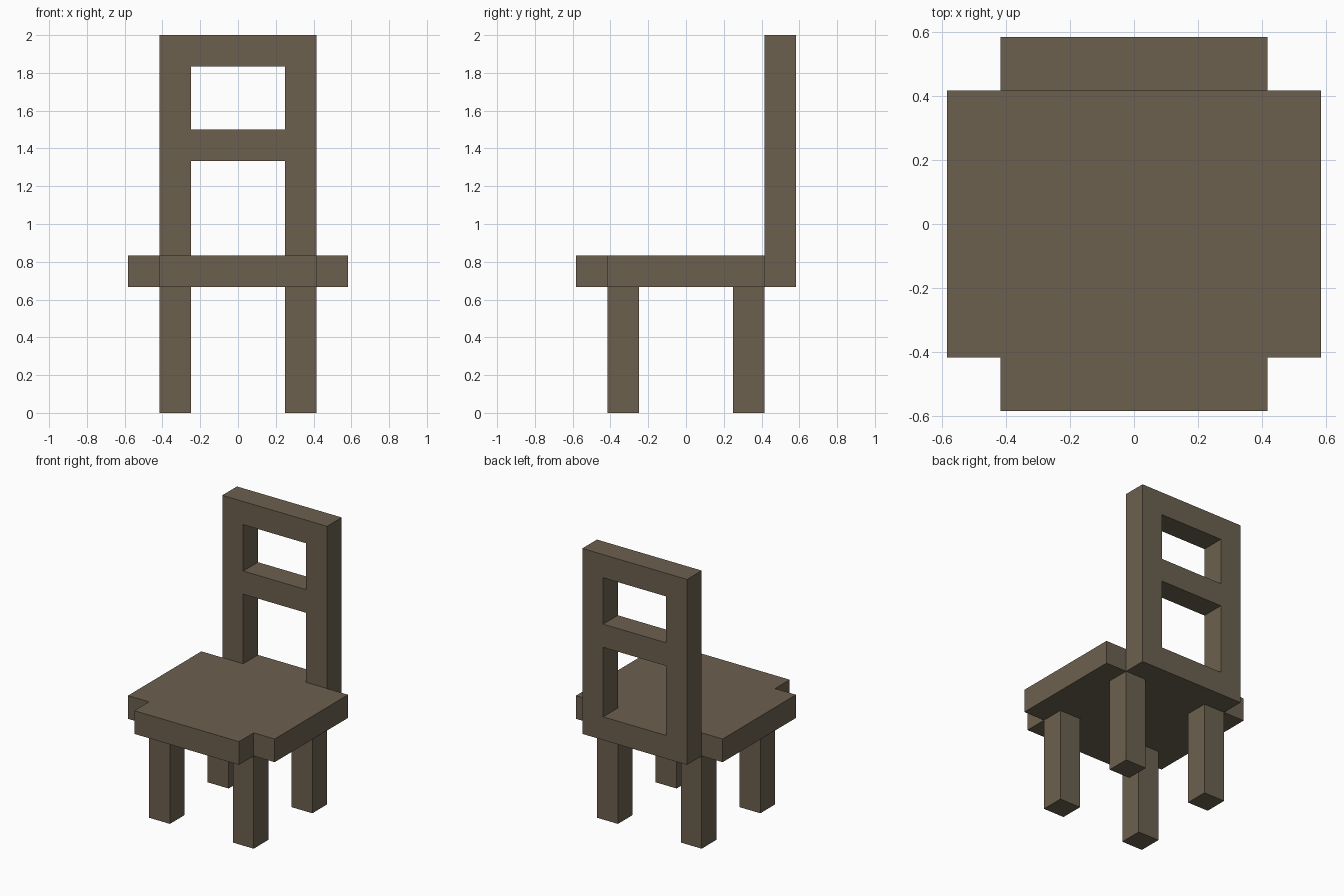
import bpy
import bmesh
from mathutils import Matrix, Vector

U = 1 / 6  # thickness of every board and post

cube = bpy.data.objects.get("Cube")
if cube:
    bpy.data.objects.remove(cube, do_unlink=True)

wood = bpy.data.materials.new("brown_wood")
wood.use_nodes = True
COLOUR = (0.150, 0.118, 0.078, 1)
wood.diffuse_color = COLOUR
wood.node_tree.nodes["Principled BSDF"].inputs["Base Color"].default_value = COLOUR


def panel(name, us, vs, skip, to_3d, direction):
    """Board one unit thick, made of grid cells with the skipped cells left open."""
    bm = bmesh.new()
    for i in range(len(us) - 1):
        for j in range(len(vs) - 1):
            if (i, j) not in skip:
                corners = ((us[i], vs[j]), (us[i + 1], vs[j]),
                           (us[i + 1], vs[j + 1]), (us[i], vs[j + 1]))
                bm.faces.new([bm.verts.new(to_3d(u, v)) for u, v in corners])
    bmesh.ops.remove_doubles(bm, verts=bm.verts, dist=0.001)
    grown = bmesh.ops.extrude_face_region(bm, geom=bm.faces[:], use_keep_orig=True)
    moved = [g for g in grown["geom"] if isinstance(g, bmesh.types.BMVert)]
    bmesh.ops.translate(bm, verts=moved, vec=Vector(direction))
    return finish(name, bm)


def finish(name, bm):
    bmesh.ops.recalc_face_normals(bm, faces=bm.faces)
    bmesh.ops.scale(bm, vec=(U, U, U), verts=bm.verts)
    mesh = bpy.data.meshes.new(name)
    bm.to_mesh(mesh)
    bm.free()
    mesh.materials.append(wood)
    obj = bpy.data.objects.new(name, mesh)
    bpy.context.collection.objects.link(obj)
    return obj


def leg(name, x, y):
    bm = bmesh.new()
    place = Matrix.Translation((x, y, 2)) @ Matrix.Diagonal((1, 1, 4, 1))
    bmesh.ops.create_cube(bm, size=1, matrix=place)
    return finish(name, bm)


# Seat with notched corners; the backrest fills the rear middle
panel("seat", (-3.5, -2.5, 2.5, 3.5), (-3.5, -2.5, 2.5),
      {(0, 0), (2, 0)}, lambda x, y: (x, y, 4), (0, 0, 1))

# Backrest frame with two openings
panel("backrest", (-2.5, -1.5, 1.5, 2.5), (4, 5, 8, 9, 11, 12),
      {(1, 1), (1, 3)}, lambda x, z: (x, 2.5, z), (0, 1, 0))

# Four square legs
for side, x in (("left", 2), ("right", -2)):
    for end, y in (("front", -2), ("back", 2)):
        leg(f"{end}_{side}_leg", x, y)
